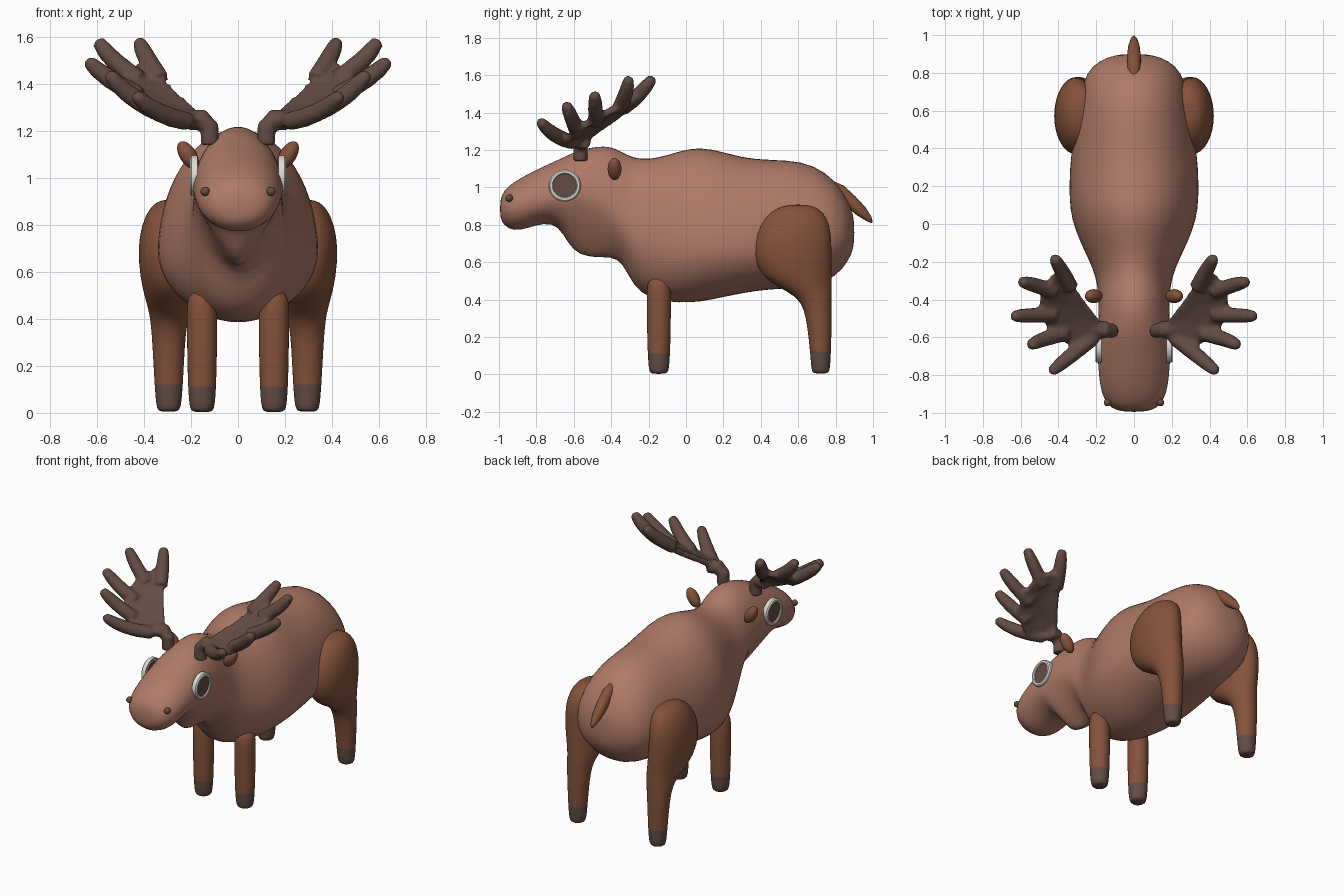
import bpy, bmesh, math
from mathutils import Vector, Matrix


def material(name, rgb):
    m = bpy.data.materials.new(name)
    m.diffuse_color = (*rgb, 1)
    return m


COAT = material("coat brown", (0.43, 0.195, 0.138))
LEG = material("leg brown", (0.235, 0.085, 0.043))
DARK = material("dark brown", (0.125, 0.072, 0.058))
WHITE = material("eye white", (0.72, 0.72, 0.66))


def finish(name, bm, mats, angle=180, subsurf=0):
    bmesh.ops.recalc_face_normals(bm, faces=bm.faces)
    me = bpy.data.meshes.new(name)
    bm.to_mesh(me)
    bm.free()
    ob = bpy.data.objects.new(name, me)
    bpy.context.collection.objects.link(ob)
    for m in mats:
        me.materials.append(m)
    if subsurf:
        mod = ob.modifiers.new("subsurf", 'SUBSURF')
        mod.levels = mod.render_levels = subsurf
    bpy.ops.object.select_all(action='DESELECT')
    ob.select_set(True)
    bpy.context.view_layer.objects.active = ob
    bpy.ops.object.shade_smooth_by_angle(angle=math.radians(angle))
    return ob


def mirror(ob):
    ob.modifiers.new("mirror", 'MIRROR')
    return ob


def loft(bm, rings):
    """Skin a list of equal point rings and close both ends."""
    vs = [[bm.verts.new(p) for p in r] for r in rings]
    n = len(vs[0])
    for a, b in zip(vs, vs[1:]):
        for i in range(n):
            j = (i + 1) % n
            bm.faces.new((a[i], a[j], b[j], b[i]))
    bm.faces.new(vs[0])
    bm.faces.new(vs[-1])


def tube(bm, pts, radii, n=12):
    """Tapered tube through points."""
    pts = [Vector(p) for p in pts]
    rings = []
    for i, p in enumerate(pts):
        d = (pts[min(i + 1, len(pts) - 1)] - pts[max(i - 1, 0)]).normalized()
        u = d.orthogonal().normalized() if i == 0 else (u - d * u.dot(d)).normalized()
        v = d.cross(u)
        rings.append([p + radii[i] * (u * math.cos(t) + v * math.sin(t))
                      for t in (2 * math.pi * k / n for k in range(n))])
    loft(bm, rings)


def ball(name, loc, scale, mat, rot=(0, 0, 0)):
    bm = bmesh.new()
    bmesh.ops.create_uvsphere(bm, u_segments=20, v_segments=12, radius=1)
    ob = finish(name, bm, [mat])
    ob.location, ob.scale, ob.rotation_euler = loc, scale, rot
    return ob


# Body and head: y, bottom, top, half width, height of widest point, bottom roundness
BODY = [
    (-0.995, 0.84, 0.93, 0.06, 0.885, 2), (-0.975, 0.795, 0.985, 0.125, 0.89, 2),
    (-0.92, 0.765, 1.03, 0.165, 0.90, 2), (-0.85, 0.78, 1.07, 0.182, 0.92, 2),
    (-0.76, 0.81, 1.115, 0.19, 0.94, 2), (-0.68, 0.795, 1.15, 0.195, 0.95, 1.8),
    (-0.63, 0.69, 1.175, 0.195, 0.95, 1.4), (-0.57, 0.625, 1.20, 0.192, 0.95, 1.2),
    (-0.48, 0.612, 1.222, 0.19, 0.93, 1.2), (-0.40, 0.622, 1.222, 0.19, 0.88, 1.4),
    (-0.34, 0.60, 1.19, 0.195, 0.82, 1.7), (-0.28, 0.465, 1.16, 0.205, 0.75, 1.9),
    (-0.20, 0.41, 1.152, 0.235, 0.71, 2), (-0.10, 0.385, 1.175, 0.285, 0.69, 2),
    (0.02, 0.38, 1.215, 0.332, 0.68, 1.9), (0.13, 0.395, 1.215, 0.346, 0.68, 1.9),
    (0.30, 0.435, 1.16, 0.343, 0.69, 2), (0.45, 0.455, 1.15, 0.325, 0.71, 2),
    (0.62, 0.46, 1.145, 0.295, 0.73, 2), (0.75, 0.49, 1.085, 0.275, 0.74, 2),
    (0.84, 0.56, 0.985, 0.225, 0.75, 2), (0.885, 0.64, 0.89, 0.14, 0.76, 2),
    (0.90, 0.70, 0.82, 0.06, 0.76, 2)]


def body_ring(y, zb, zt, w, zc, n):
    ring = []
    for k in range(28):
        t = 2 * math.pi * k / 28
        c, s = math.cos(t), math.sin(t)
        e, h = (2, zt - zc) if s >= 0 else (n, zc - zb)
        f = (abs(c) ** e + abs(s) ** e) ** (-1 / e)
        ring.append((w * c * f, y, zc + h * s * f))
    return ring


bm = bmesh.new()
loft(bm, [body_ring(*r) for r in BODY])
finish("body_and_head", bm, [COAT], subsurf=1)


# Legs: z, y back and front, x inner and outer; faces below 0.1 are hoof
def leg(name, rows):
    bm = bmesh.new()
    loft(bm, [[((x0 + x1) / 2 + (x1 - x0) / 2 * math.cos(t),
                (y0 + y1) / 2 + (y1 - y0) / 2 * math.sin(t), z)
               for t in (2 * math.pi * k / 24 for k in range(24))]
              for z, y0, y1, x0, x1 in rows])
    for f in bm.faces:
        f.material_index = 1 if f.calc_center_median().z < 0.1 else 0
    return mirror(finish(name, bm, [LEG, DARK], angle=60, subsurf=1))


leg("front_legs", [(z, -0.145 - r, -0.145 + r, 0.153 - r, 0.153 + r) for z, r in
                   ((0.003, 0.035), (0.012, 0.048), (0.03, 0.054), (0.1, 0.06),
                    (0.25, 0.064), (0.45, 0.066), (0.50, 0.06), (0.52, 0.03))])
leg("hind_legs", [
    (0.005, 0.69, 0.75, 0.265, 0.325), (0.012, 0.675, 0.765, 0.25, 0.342),
    (0.03, 0.67, 0.77, 0.242, 0.348), (0.1, 0.665, 0.775, 0.235, 0.355),
    (0.3, 0.645, 0.78, 0.226, 0.365), (0.39, 0.615, 0.78, 0.215, 0.373),
    (0.44, 0.55, 0.78, 0.20, 0.382), (0.50, 0.43, 0.78, 0.19, 0.40),
    (0.58, 0.372, 0.78, 0.19, 0.418), (0.70, 0.36, 0.78, 0.19, 0.428),
    (0.80, 0.39, 0.772, 0.19, 0.412), (0.87, 0.45, 0.735, 0.20, 0.38),
    (0.90, 0.515, 0.685, 0.23, 0.345), (0.908, 0.57, 0.63, 0.26, 0.31)])

# Tail
bm = bmesh.new()
tube(bm, [(0, 0.76, 1.03), (0, 0.82, 0.985), (0, 0.88, 0.925), (0, 0.94, 0.87),
          (0, 0.98, 0.83), (0, 0.995, 0.812)], [0.015, 0.034, 0.038, 0.031, 0.017, 0.004])
finish("tail", bm, [LEG])

# Ears and nostrils
for s, side in ((1, "left"), (-1, "right")):
    ball("ear_" + side, (s * 0.213, -0.382, 1.098), (0.036, 0.037, 0.066), LEG,
         (0, s * math.radians(32), 0))
    ball("nostril_" + side, (s * 0.14, -0.945, 0.943), (0.02, 0.02, 0.02), DARK)

# Eyes: a white rounded ring around a dark disc
bm = bmesh.new()
prof = [(0.062, -0.02), (0.062, 0.008), (0.067, 0.013), (0.079, 0.013), (0.086, 0.006), (0.086, -0.02)]
circ = [2 * math.pi * k / 40 for k in range(40)]
loft(bm, [[(h, r * math.cos(t), r * math.sin(t)) for t in circ] for r, h in prof])
bm.faces.ensure_lookup_table()
bmesh.ops.delete(bm, geom=[f for f in bm.faces if len(f.verts) > 4], context='FACES_ONLY')
disc = [[(h, r * math.cos(t), r * math.sin(t)) for t in circ]
        for r, h in ((0.063, -0.02), (0.063, 0.004))]
ring_faces = set(bm.faces)
loft(bm, disc)
for f in bm.faces:
    f.material_index = 0 if f in ring_faces else 1
bmesh.ops.transform(bm, verts=bm.verts, matrix=Matrix.Translation((0.192, -0.648, 1.01)))
mirror(finish("eyes", bm, [WHITE, DARK], angle=40))

# Antlers: stem, thin palm and five tines fused together
bm = bmesh.new()
tube(bm, [(0.12, -0.565, 1.14), (0.12, -0.565, 1.22), (0.15, -0.56, 1.25), (0.22, -0.55, 1.245)],
     [0.04, 0.04, 0.046, 0.045])
PALM = [(0.15, -0.59, 1.235), (0.28, -0.655, 1.235), (0.37, -0.625, 1.265), (0.45, -0.56, 1.325),
        (0.50, -0.47, 1.375), (0.49, -0.36, 1.435), (0.43, -0.27, 1.475), (0.36, -0.27, 1.45),
        (0.27, -0.40, 1.355), (0.17, -0.53, 1.265)]
mid = sum((Vector(p) for p in PALM), Vector()) / len(PALM)
normal = Vector((-0.45, -0.36, 1)).normalized()
top = [Vector(p) + normal * 0.022 for p in PALM]
low = [Vector(p) - normal * 0.022 for p in PALM]
loft(bm, [[mid + (p - mid) * 0.3 for p in low], low, top, [mid + (p - mid) * 0.3 for p in top]])
for root, bend, tip in (
        ((0.21, -0.60, 1.24), (0.36, -0.715, 1.265), (0.44, -0.785, 1.36)),
        ((0.36, -0.58, 1.29), (0.49, -0.605, 1.36), (0.555, -0.645, 1.45)),
        ((0.42, -0.48, 1.35), (0.565, -0.485, 1.42), (0.645, -0.488, 1.505)),
        ((0.42, -0.36, 1.42), (0.54, -0.315, 1.49), (0.60, -0.305, 1.59)),
        ((0.33, -0.34, 1.42), (0.39, -0.235, 1.50), (0.425, -0.175, 1.59))):
    a, b, c = Vector(root), Vector(bend), Vector(tip)
    pts = [a.lerp(b, t).lerp(b.lerp(c, t), t) for t in (0, 0.25, 0.5, 0.75, 0.95, 1)]
    tube(bm, pts, [0.04, 0.042, 0.041, 0.037, 0.029, 0.014])
antlers = finish("antlers", bm, [DARK])
fuse = antlers.modifiers.new("fuse", 'REMESH')
fuse.mode, fuse.voxel_size, fuse.use_smooth_shade = 'VOXEL', 0.011, True
relax = antlers.modifiers.new("relax", 'SMOOTH')
relax.factor, relax.iterations = 0.5, 6
mirror(antlers)
